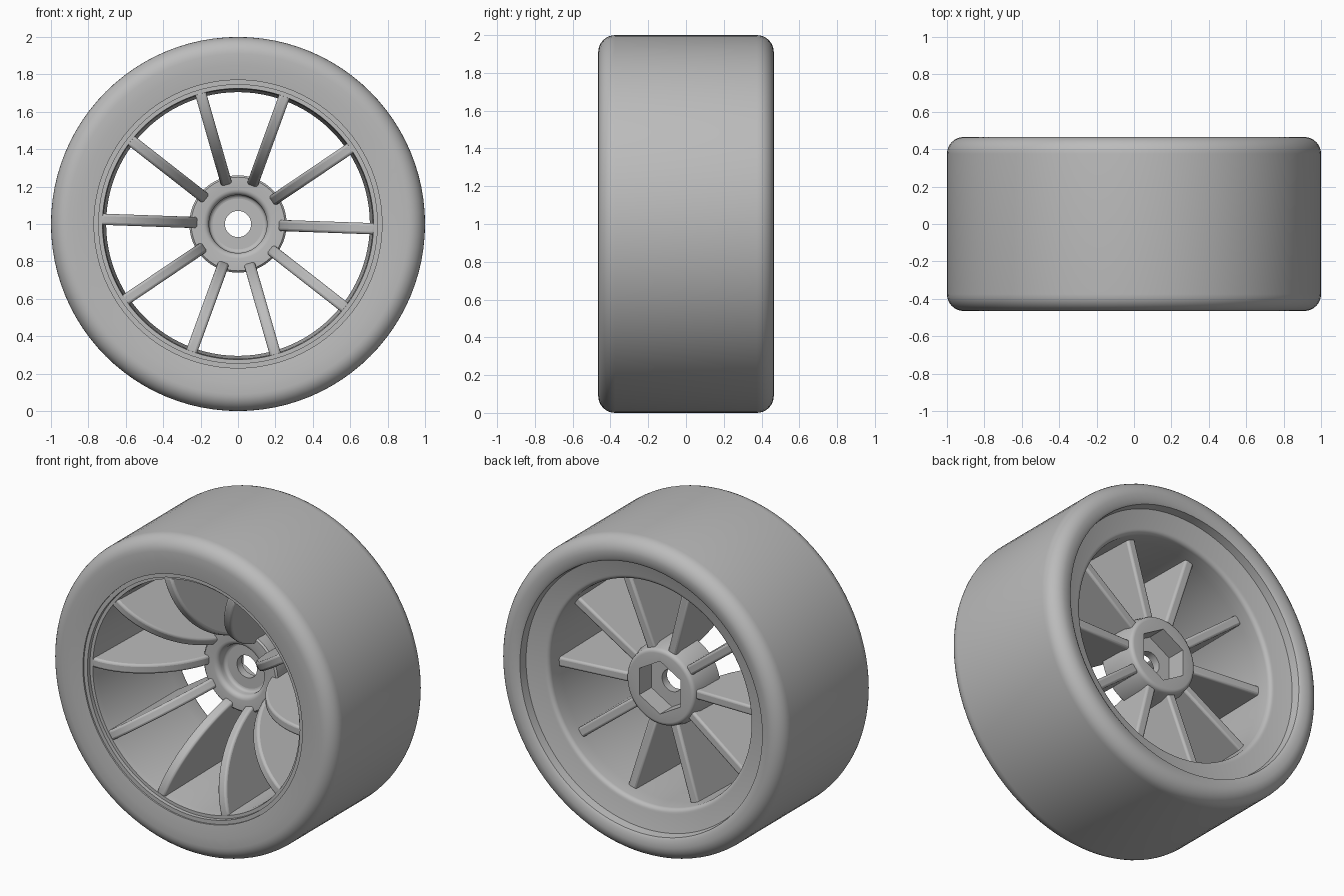
import bpy, bmesh
from math import sin, cos, radians, pi
from mathutils import Vector
from mathutils.geometry import interpolate_bezier

cube = bpy.data.objects.get("Cube")
if cube:
    bpy.data.objects.remove(cube)

SEGMENTS = 96
AXLE = Vector((0, 0, 1))

grey = bpy.data.materials.new("plain grey")
grey.use_nodes = True
colour = (0.5, 0.5, 0.5, 1)
grey.diffuse_color = colour
grey.node_tree.nodes["Principled BSDF"].inputs["Base Color"].default_value = colour


def finish(bm, name, bevel=0):
    bmesh.ops.recalc_face_normals(bm, faces=bm.faces)
    mesh = bpy.data.meshes.new(name)
    bm.to_mesh(mesh)
    bm.free()
    mesh.materials.append(grey)
    obj = bpy.data.objects.new(name, mesh)
    bpy.context.collection.objects.link(obj)
    if bevel:
        mod = obj.modifiers.new("rounded edges", "BEVEL")
        mod.width, mod.segments = bevel, 3
        mod.limit_method, mod.angle_limit = "ANGLE", radians(40)
    bpy.ops.object.select_all(action="DESELECT")
    obj.select_set(True)
    bpy.context.view_layer.objects.active = obj
    bpy.ops.object.shade_smooth_by_angle(angle=radians(35))
    return obj


def arc(r, y, size, start, end, steps=8):
    """Points of a fillet in the (radius, y) half plane."""
    angles = [radians(start + (end - start) * i / steps) for i in range(steps + 1)]
    return [(r + size * cos(a), y + size * sin(a)) for a in angles]


def lathe(name, profile):
    """Turn a closed (radius, y) profile round the axle; a radius may be a function."""
    bm = bmesh.new()
    rings = []
    for i in range(SEGMENTS):
        a = 2 * pi * i / SEGMENTS
        ring = []
        for r, y in profile:
            d = r(a) if callable(r) else r
            ring.append(bm.verts.new(AXLE + Vector((d * cos(a), y, d * sin(a)))))
        rings.append(ring)
    n = len(profile)
    for i, ring in enumerate(rings):
        following = rings[(i + 1) % SEGMENTS]
        for j in range(n):
            k = (j + 1) % n
            bm.faces.new((ring[j], ring[k], following[k], following[j]))
    return finish(bm, name)


# Tyre with rounded shoulders and a stepped rear opening
lathe("tyre",
      [(0.77, -0.455), (0.85, -0.465)]
      + arc(0.91, -0.375, 0.09, -90, 0)
      + arc(0.91, 0.375, 0.09, 0, 90)
      + [(0.865, 0.46), (0.85, 0.45), (0.84, 0.38), (0.77, 0.34)])

# Rim barrel: stepped front lip, sloping well, rounded rear lip
lathe("rim",
      [(0.77, -0.445), (0.745, -0.445), (0.745, -0.42), (0.725, -0.42),
       (0.72, -0.38), (0.705, 0.25)]
      + arc(0.735, 0.34, 0.03, 180, 90, 5)
      + [(0.845, 0.4), (0.845, 0.3), (0.78, 0.2)])


# Hub: dished front, axle hole, hexagonal socket in the rear
def hexagon(a):
    return 0.145 / cos((a + pi / 6) % (pi / 3) - pi / 6)


lathe("hub",
      [(0.07, 0.09), (0.135, 0.09)]
      + arc(0.135, 0.07, 0.02, 90, 0, 4)
      + arc(0.185, 0.05, 0.03, 180, 270, 4)
      + [(0.25, 0.02), (0.26, 0.03), (0.255, 0.18)]
      + arc(0.215, 0.235, 0.025, 0, 90, 4)
      + [(hexagon, 0.26), (hexagon, 0.14), (0.07, 0.14)])

# Ten blade spokes with a bowed front edge and a nearly straight rear edge
front_edge = interpolate_bezier(Vector((0.735, -0.42)), Vector((0.5, -0.42)),
                                Vector((0.29, -0.22)), Vector((0.215, 0.03)), 16)
outline = [tuple(p) for p in front_edge] + [(0.215, 0.235), (0.72, 0.265)]
HALF_WIDTH = 0.03

for s in range(10):
    a = radians(36 * s - 2)
    out = Vector((cos(a), 0, sin(a)))
    across = Vector((-sin(a), 0, cos(a)))
    bm = bmesh.new()
    sides = []
    for sign in (-1, 1):
        side = [bm.verts.new(AXLE + out * r + across * HALF_WIDTH * sign
                             + Vector((0, y, 0))) for r, y in outline]
        bm.faces.new(side)
        sides.append(side)
    for j in range(len(outline)):
        k = (j + 1) % len(outline)
        bm.faces.new((sides[0][j], sides[0][k], sides[1][k], sides[1][j]))
    finish(bm, f"spoke_{s + 1}", bevel=0.014)
